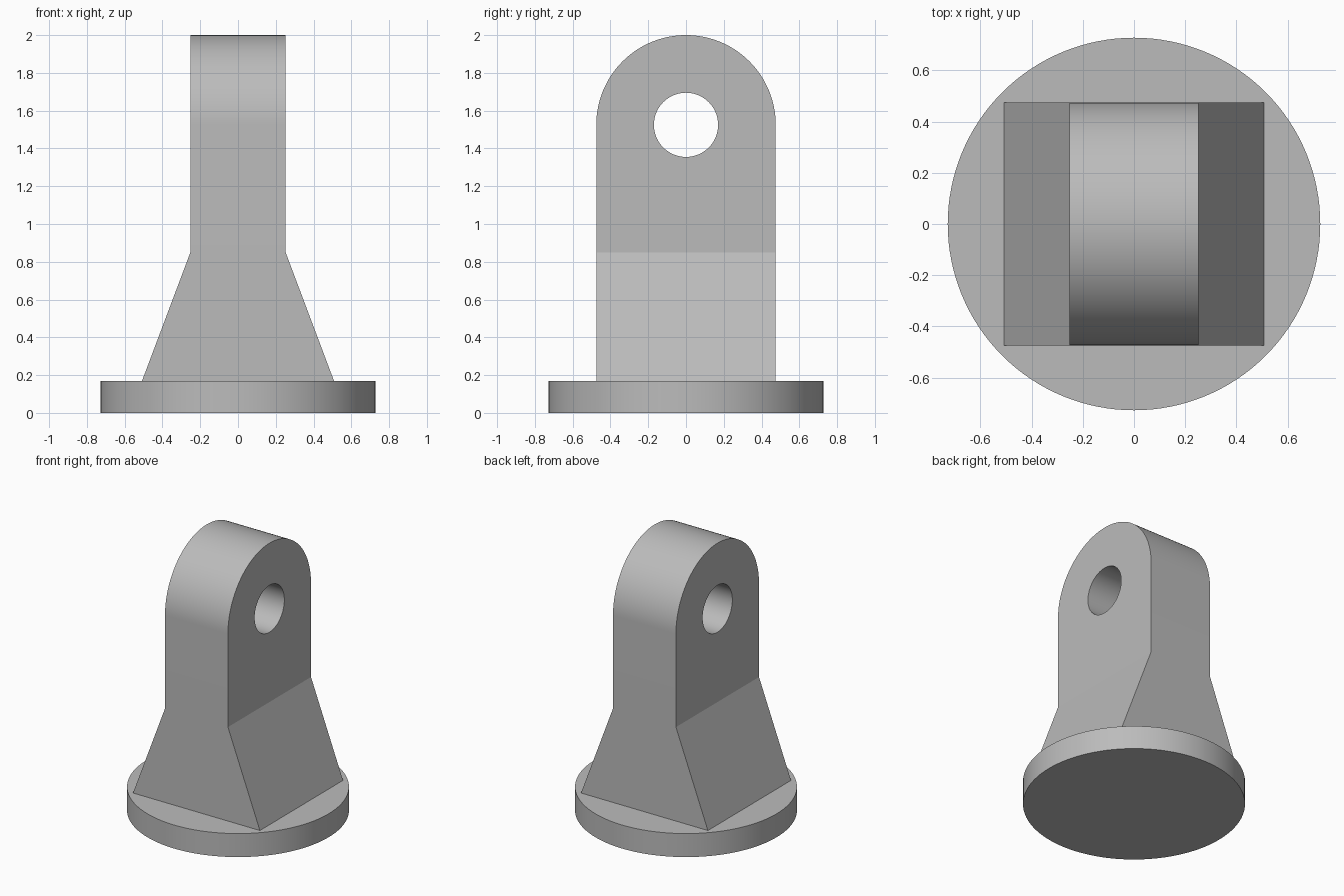
import bpy
import bmesh
from math import cos, sin, pi
from mathutils import Matrix

BASE_R, BASE_H = 0.728, 0.17
HALF_WIDTH, HALF_THICK, FOOT_HALF = 0.475, 0.252, 0.508
EYE_Z, EYE_R = 1.525, 0.17
BEND_Z = 0.85

cube = bpy.data.objects.get("Cube")
if cube:
    bpy.data.objects.remove(cube, do_unlink=True)

grey = bpy.data.materials.new("plain_grey")
grey.use_nodes = True
colour = (0.5, 0.5, 0.5, 1)
grey.diffuse_color = colour
grey.node_tree.nodes["Principled BSDF"].inputs["Base Color"].default_value = colour


def make_object(name, bm):
    bmesh.ops.recalc_face_normals(bm, faces=bm.faces)
    mesh = bpy.data.meshes.new(name)
    bm.to_mesh(mesh)
    bm.free()
    mesh.materials.append(grey)
    obj = bpy.data.objects.new(name, mesh)
    bpy.context.collection.objects.link(obj)
    return obj


def cylinder(name, radius, depth, matrix, segments):
    bm = bmesh.new()
    bmesh.ops.create_cone(bm, cap_ends=True, segments=segments, radius1=radius,
                          radius2=radius, depth=depth, matrix=matrix)
    return make_object(name, bm)


def activate(obj):
    bpy.ops.object.select_all(action="DESELECT")
    obj.select_set(True)
    bpy.context.view_layer.objects.active = obj


# Round base plate
base = cylinder("base_disc", BASE_R, BASE_H,
                Matrix.Translation((0, 0, BASE_H / 2)), 128)

# Upright lug: arched outline extruded across its thickness
bm = bmesh.new()
steps = 64
outline = [(-HALF_WIDTH, BASE_H), (HALF_WIDTH, BASE_H)]
outline += [(HALF_WIDTH * cos(pi * i / steps), EYE_Z + HALF_WIDTH * sin(pi * i / steps))
            for i in range(steps + 1)]
face = bm.faces.new([bm.verts.new((-HALF_THICK, y, z)) for y, z in outline])
extruded = bmesh.ops.extrude_face_region(bm, geom=[face], use_keep_orig=True)
bmesh.ops.translate(bm, vec=(2 * HALF_THICK, 0, 0),
                    verts=[v for v in extruded["geom"] if isinstance(v, bmesh.types.BMVert)])

# Flare the foot below the bend line
bmesh.ops.bisect_plane(bm, geom=bm.verts[:] + bm.edges[:] + bm.faces[:],
                       plane_co=(0, 0, BEND_Z), plane_no=(0, 0, 1))
for v in bm.verts:
    if v.co.z < BASE_H + 0.01:
        v.co.x *= FOOT_HALF / HALF_THICK
lug = make_object("eye_lug", bm)

# Pin hole through the lug
cutter = cylinder("pin_hole_cutter", EYE_R, 2,
                  Matrix.Translation((0, 0, EYE_Z)) @ Matrix.Rotation(pi / 2, 4, "Y"), 64)
cutter.hide_render = True
hole = lug.modifiers.new("pin_hole", "BOOLEAN")
hole.operation = "DIFFERENCE"
hole.solver = "EXACT"
hole.object = cutter
activate(lug)
bpy.ops.object.modifier_apply(modifier=hole.name)
bpy.data.objects.remove(cutter, do_unlink=True)

# Smooth curved walls, crisp edges
for obj in (base, lug):
    activate(obj)
    bpy.ops.object.shade_smooth_by_angle(angle=pi / 9)
